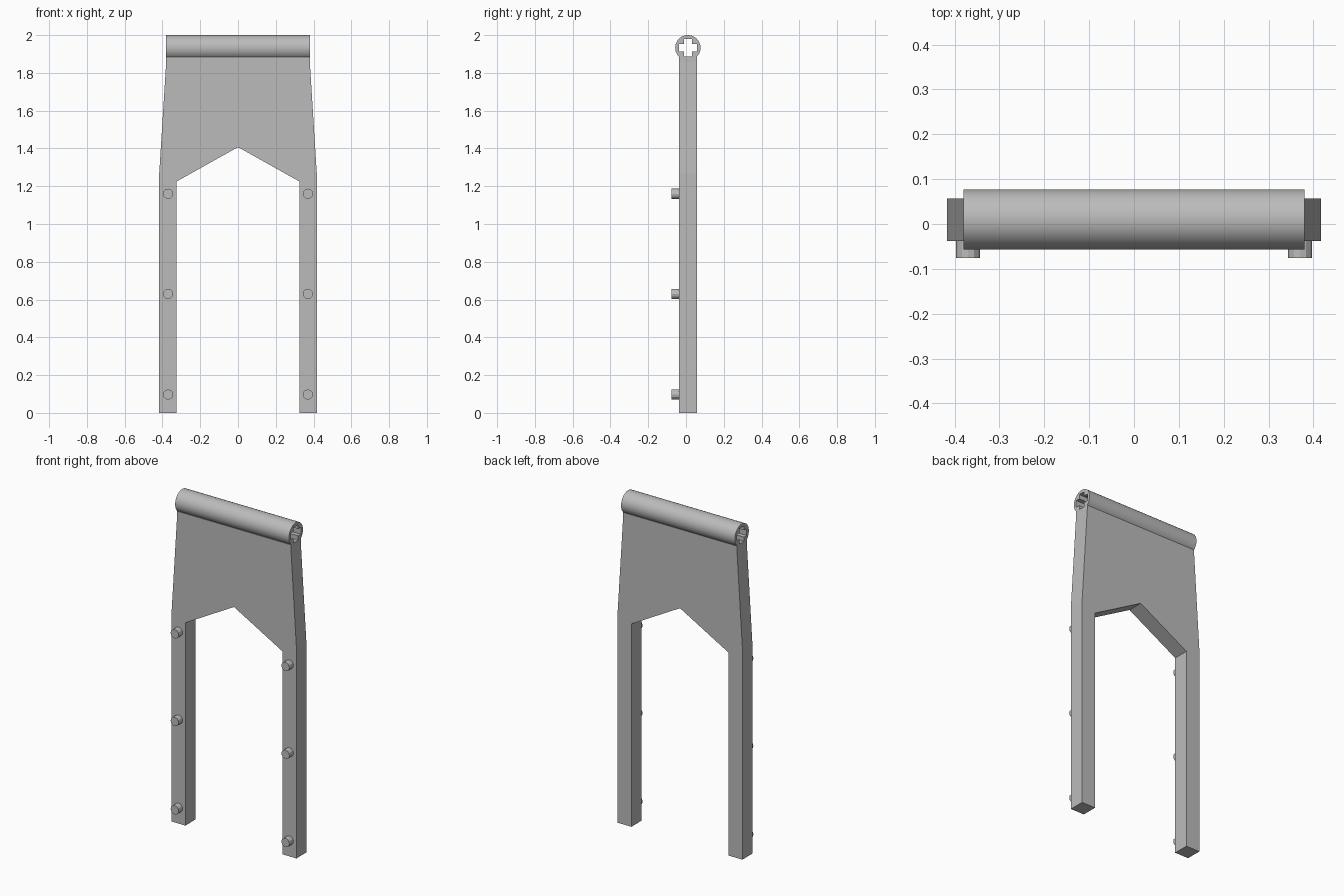
import bpy
import bmesh
from math import cos, sin, pi
from mathutils import Vector

cube = bpy.data.objects.get("Cube")
if cube:
    bpy.data.objects.remove(cube, do_unlink=True)

grey = bpy.data.materials.new("grey plastic")
grey.use_nodes = True
grey.diffuse_color = (0.5, 0.5, 0.5, 1)
grey.node_tree.nodes["Principled BSDF"].inputs["Base Color"].default_value = (0.5, 0.5, 0.5, 1)


def circle(radius, sides, u=0, v=0):
    return [(u + radius * cos(2 * pi * i / sides), v + radius * sin(2 * pi * i / sides))
            for i in range(sides)]


def prism(name, loops, place, travel, smooth=False):
    """Fill the outline (further loops are holes) and extrude it."""
    bm = bmesh.new()
    edges = []
    for loop in loops:
        verts = [bm.verts.new(place(u, v)) for u, v in loop]
        edges += [bm.edges.new((a, b)) for a, b in zip(verts, verts[1:] + verts[:1])]
    if len(loops) == 1:
        bm.faces.new(bm.verts)
    else:
        bmesh.ops.triangle_fill(bm, edges=edges, use_beauty=True)
    cap = bmesh.ops.extrude_face_region(bm, geom=bm.faces[:], use_keep_orig=True)
    moved = [g for g in cap["geom"] if isinstance(g, bmesh.types.BMVert)]
    bmesh.ops.translate(bm, verts=moved, vec=Vector(travel))
    bmesh.ops.recalc_face_normals(bm, faces=bm.faces[:])
    mesh = bpy.data.meshes.new(name)
    bm.to_mesh(mesh)
    bm.free()
    mesh.materials.append(grey)
    obj = bpy.data.objects.new(name, mesh)
    bpy.context.collection.objects.link(obj)
    if smooth:
        bpy.ops.object.select_all(action='DESELECT')
        obj.select_set(True)
        bpy.context.view_layer.objects.active = obj
        bpy.ops.object.shade_smooth_by_angle(angle=0.5)
    return obj


# Forked plate: right half of the outline, mirrored
half = [(0.325, 1.225), (0.325, 0), (0.417, 0), (0.417, 1.27), (0.38, 1.86), (0.38, 1.884)]
outline = [(0, 1.407)] + half + [(-x, z) for x, z in reversed(half)]
prism("forked_plate", [outline], lambda x, z: (x, -0.038, z), (0, 0.095, 0))

# Tube along the top with a cross-shaped bore
A, B = 0.047, 0.021
bore = [(A, -B), (A, B), (B, B), (B, A), (-B, A), (-B, B),
        (-A, B), (-A, -B), (-B, -B), (-B, -A), (B, -A), (B, -B)]
prism("axle_tube", [circle(0.067, 48), bore],
      lambda y, z: (-0.38, 0.01 + y, 1.933 + z), (0.76, 0, 0), smooth=True)

# Pegs on the front of both legs
for side, x in (("right", -0.37), ("left", 0.37)):
    for level, z in (("lower", 0.097), ("middle", 0.63), ("upper", 1.16)):
        prism(f"{side}_{level}_peg", [circle(0.027, 12, x, z)],
              lambda u, v: (u, -0.076, v), (0, 0.038, 0))
